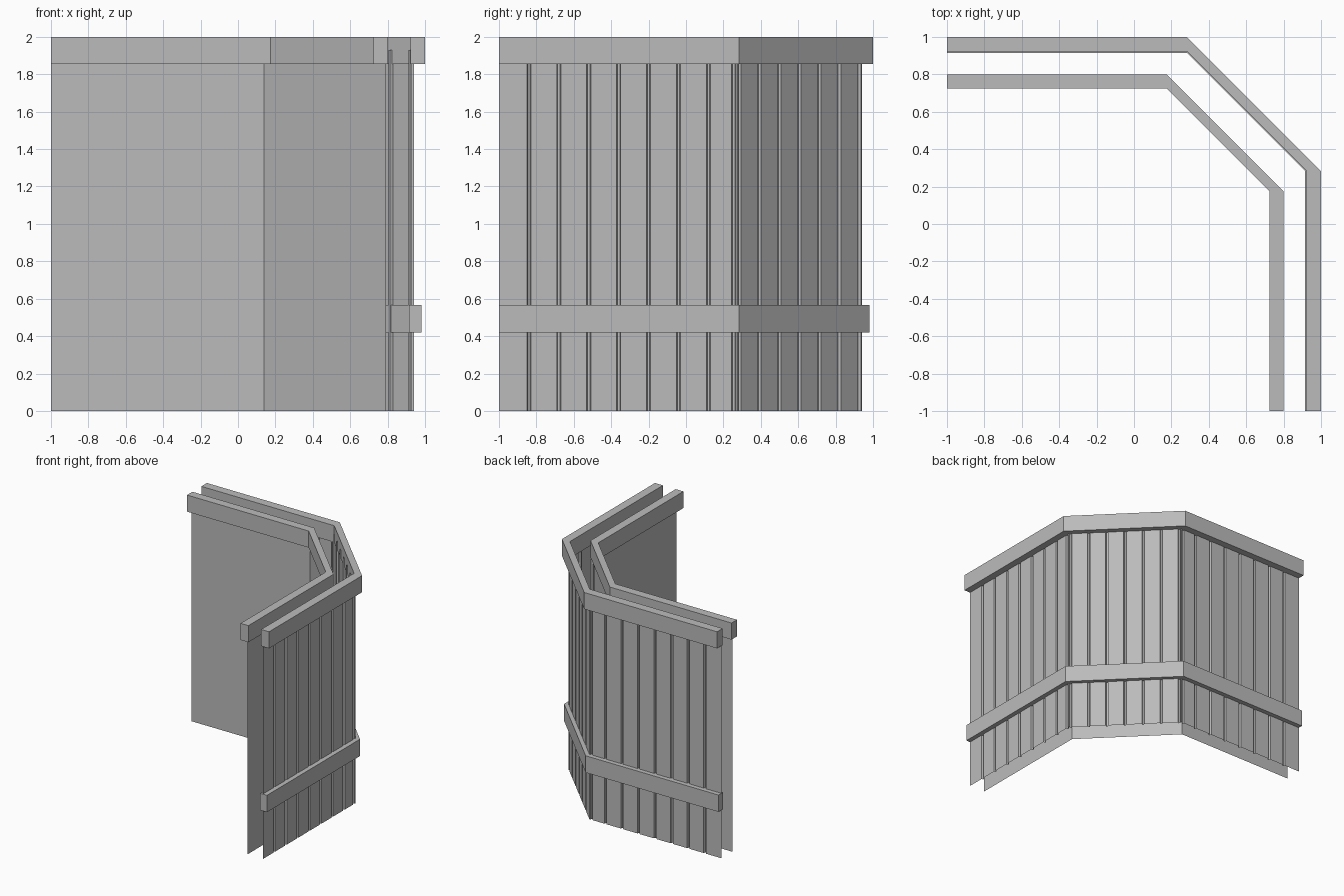
import bpy
import bmesh
from mathutils import Vector

if "Cube" in bpy.data.objects:
    bpy.data.objects.remove(bpy.data.objects["Cube"], do_unlink=True)

grey = bpy.data.materials.new("light grey")
grey.use_nodes = True
COLOUR = (0.5, 0.5, 0.5, 1)
grey.diffuse_color = COLOUR
grey.node_tree.nodes["Principled BSDF"].inputs["Base Color"].default_value = COLOUR


def finish(name, bm):
    mesh = bpy.data.meshes.new(name)
    bm.to_mesh(mesh)
    bm.free()
    mesh.materials.append(grey)
    obj = bpy.data.objects.new(name, mesh)
    bpy.context.collection.objects.link(obj)
    return obj


def corner_path(offset, corner):
    """Back run, chamfered corner, side run."""
    return [Vector(p) for p in ((-1, offset), (corner, offset),
                                (offset, corner), (offset, -1))]


def sheet(name, points, top):
    """Upright thin sheet following a plan outline; faces look outward."""
    bm = bmesh.new()
    rows = [[bm.verts.new((p.x, p.y, z)) for p in points] for z in (0, top)]
    for i in range(len(points) - 1):
        bm.faces.new((rows[0][i + 1], rows[0][i], rows[1][i], rows[1][i + 1]))
    return finish(name, bm)


def band(name, inner, outer, corner, bottom, top):
    """Solid rectangular trim following the bent wall."""
    bm = bmesh.new()
    rings = []
    for a, b in zip(corner_path(inner, corner), corner_path(outer, corner)):
        rings.append([bm.verts.new((p.x, p.y, z)) for p, z in
                      ((a, bottom), (b, bottom), (b, top), (a, top))])
    for r, s in zip(rings, rings[1:]):
        for i in range(4):
            j = (i + 1) % 4
            bm.faces.new((r[i], r[j], s[j], s[i]))
    bm.faces.new(rings[0])
    bm.faces.new(rings[-1])
    bmesh.ops.recalc_face_normals(bm, faces=bm.faces)
    return finish(name, bm)


def grooved(start, end, centres, half=0.011, floor=0.006, depth=0.016):
    """Straight run with trapezoid grooves pressed inward."""
    along = (end - start).normalized()
    inward = Vector((along.y, -along.x)) * depth
    points = [start]
    for c in centres:
        points += [start + along * (c - half), start + along * (c - floor) + inward,
                   start + along * (c + floor) + inward, start + along * (c + half)]
    return points + [end]


# Inner wall: plain sheet with its top trim
sheet("inner_wall", corner_path(0.79, 0.14), 1.93)
band("inner_cap", 0.725, 0.80, 0.175, 1.855, 2.0)

# Outer wall: planked sheet
a, b, c, d = corner_path(0.94, 0.275)
run = (b - a).length
straight = [0.16 * k for k in range(1, 8)] + [run - 0.02]
middle = (c - b).length / 2
diagonal = [middle + 0.151 * k for k in range(-3, 4)]
outline = (grooved(a, b, straight) + grooved(b, c, diagonal)[1:]
           + grooved(c, d, [run - s for s in reversed(straight)])[1:])
sheet("outer_wall", outline, 1.93)

# Outer trims
band("outer_cap", 0.923, 1.0, 0.283, 1.855, 2.0)
band("lower_rail", 0.915, 0.98, 0.283, 0.42, 0.567)
